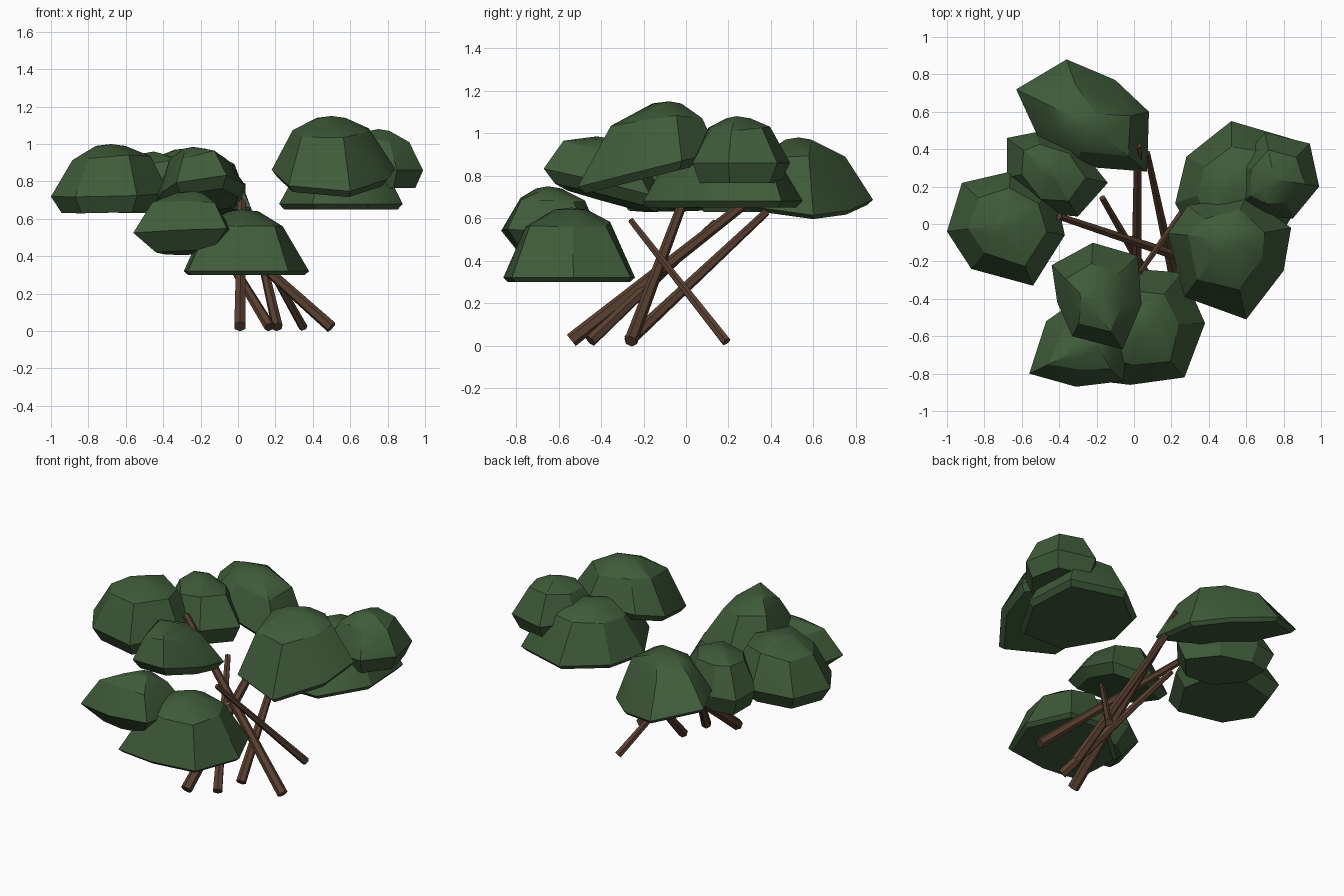
import bpy, bmesh, math, random
from mathutils import Vector

if "Cube" in bpy.data.objects:
    bpy.data.objects.remove(bpy.data.objects["Cube"])

random.seed(4)


def material(name, color):
    m = bpy.data.materials.new(name)
    m.diffuse_color = (*color, 1)
    m.use_nodes = True
    m.node_tree.nodes["Principled BSDF"].inputs["Base Color"].default_value = m.diffuse_color
    return m


LEAF = material("leaf green", (0.05, 0.105, 0.042))
BARK = material("bark brown", (0.1, 0.05, 0.03))


def finish(bm, name, mat, smooth):
    me = bpy.data.meshes.new(name)
    bmesh.ops.recalc_face_normals(bm, faces=bm.faces[:])
    bm.to_mesh(me)
    bm.free()
    me.materials.append(mat)
    ob = bpy.data.objects.new(name, me)
    bpy.context.collection.objects.link(ob)
    if smooth:
        bpy.context.view_layer.objects.active = ob
        ob.select_set(True)
        bpy.ops.object.shade_smooth_by_angle(angle=math.radians(25))
        ob.select_set(False)
    return ob


def clump(name, rim, apex, low, mid, high, tilt=(0, 0), base=0.82):
    """Faceted leaf dome: flat underside, rim outline, shoulder ring and crown."""
    bm = bmesh.new()
    cx = sum(p[0] for p in rim) / len(rim)
    cy = sum(p[1] for p in rim) / len(rim)
    for i, (x, y) in enumerate(rim):
        dx, dy = x - cx, y - cy
        zt = tilt[0] * dx + tilt[1] * dy
        bm.verts.new((x, y, mid + zt))
        bm.verts.new((cx + dx * base, cy + dy * base, low + zt * base))
        s = 0.64 + random.uniform(-0.06, 0.06)
        z = mid + (high - mid) * (0.74 + random.uniform(-0.07, 0.07))
        bm.verts.new((apex[0] + (x - apex[0]) * s, apex[1] + (y - apex[1]) * s, z + zt * 0.3))
        if i % 2 == 0:
            bm.verts.new((apex[0] + (x - apex[0]) * 0.25, apex[1] + (y - apex[1]) * 0.25, high - 0.01))
    bm.verts.new((*apex, high))
    bmesh.ops.convex_hull(bm, input=bm.verts[:])
    junk = [v for v in bm.verts if not v.link_faces]
    bmesh.ops.delete(bm, geom=junk, context='VERTS')
    bmesh.ops.dissolve_limit(bm, angle_limit=math.radians(6), verts=bm.verts[:], edges=bm.edges[:])
    finish(bm, name, LEAF, True)


def stem(name, base, top, r0, r1):
    """Tapered six-sided stick between two points."""
    a, b = Vector(base), Vector(top)
    bm = bmesh.new()
    bmesh.ops.create_cone(bm, cap_ends=True, segments=6, radius1=r0, radius2=r1, depth=(b - a).length)
    rot = (b - a).to_track_quat('Z', 'Y')
    for v in bm.verts:
        v.co = rot @ v.co + (a + b) / 2
    finish(bm, name, BARK, False)


# Leaf clumps: outline seen from above, crown point, underside / rim / crown heights, slope
clump("back_leaves", [(-.63, .72), (-.36, .88), (-.1, .77), (.08, .6), (.07, .28), (-.31, .31), (-.52, .48)],
      (-.24, .53), .675, .7, .98, (-.25, -.13), .92)
clump("back_left_leaves", [(-.68, .46), (-.53, .49), (-.3, .42), (-.14, .22), (-.3, .04), (-.52, .06), (-.68, .25)],
      (-.45, .29), .63, .74, .96)
clump("left_leaves", [(-1, -.04), (-.92, .22), (-.66, .28), (-.42, .17), (-.37, -.06), (-.54, -.33), (-.87, -.24)],
      (-.68, 0), .64, .73, 1.0, (.03, .03))
clump("right_front_leaves", [(.18, -.05), (.29, .1), (.6, .15), (.84, -.02), (.8, -.25), (.6, -.51), (.27, -.39)],
      (.5, -.08), .8, .84, 1.15, (0, .25), .9)
clump("right_leaves", [(.55, .1), (.56, .32), (.7, .49), (.94, .43), (.99, .2), (.85, .03), (.7, .04)],
      (.75, .24), .765, .86, 1.08)
clump("right_low_leaves", [(.22, .11), (.28, .36), (.52, .55), (.86, .45), (.88, .1), (.7, -.2), (.4, -.2)],
      (.52, .22), .65, .68, .98, base=.92)
clump("front_high_leaves", [(-.44, -.22), (-.22, -.1), (.02, -.17), (.04, -.43), (-.06, -.67), (-.33, -.6), (-.41, -.42)],
      (-.24, -.42), .69, .745, .985, (.08, -.26))
clump("front_left_leaves", [(-.56, -.8), (-.47, -.52), (-.3, -.4), (-.05, -.45), (-.03, -.65), (-.06, -.84), (-.31, -.87)],
      (-.25, -.65), .42, .525, .75, (.04, -.08), .6)
clump("front_low_leaves", [(-.29, -.5), (-.27, -.83), (-.02, -.86), (.27, -.82), (.38, -.53), (.26, -.26), (0, -.24)],
      (.02, -.54), .3, .32, .65, base=.93)

# Crossing sticks
stem("front_stem", (.01, -.54, .025), (.02, .42, .78), .034, .022)
stem("left_lean_stem", (.17, -.45, .022), (-.17, .14, .58), .03, .018)
stem("back_lean_stem", (.21, -.27, .022), (.07, .38, .63), .03, .018)
stem("forward_lean_stem", (.35, .19, .018), (.03, -.26, .59), .024, .015)
stem("long_left_stem", (.5, -.26, .02), (-.4, .04, .82), .032, .02)
